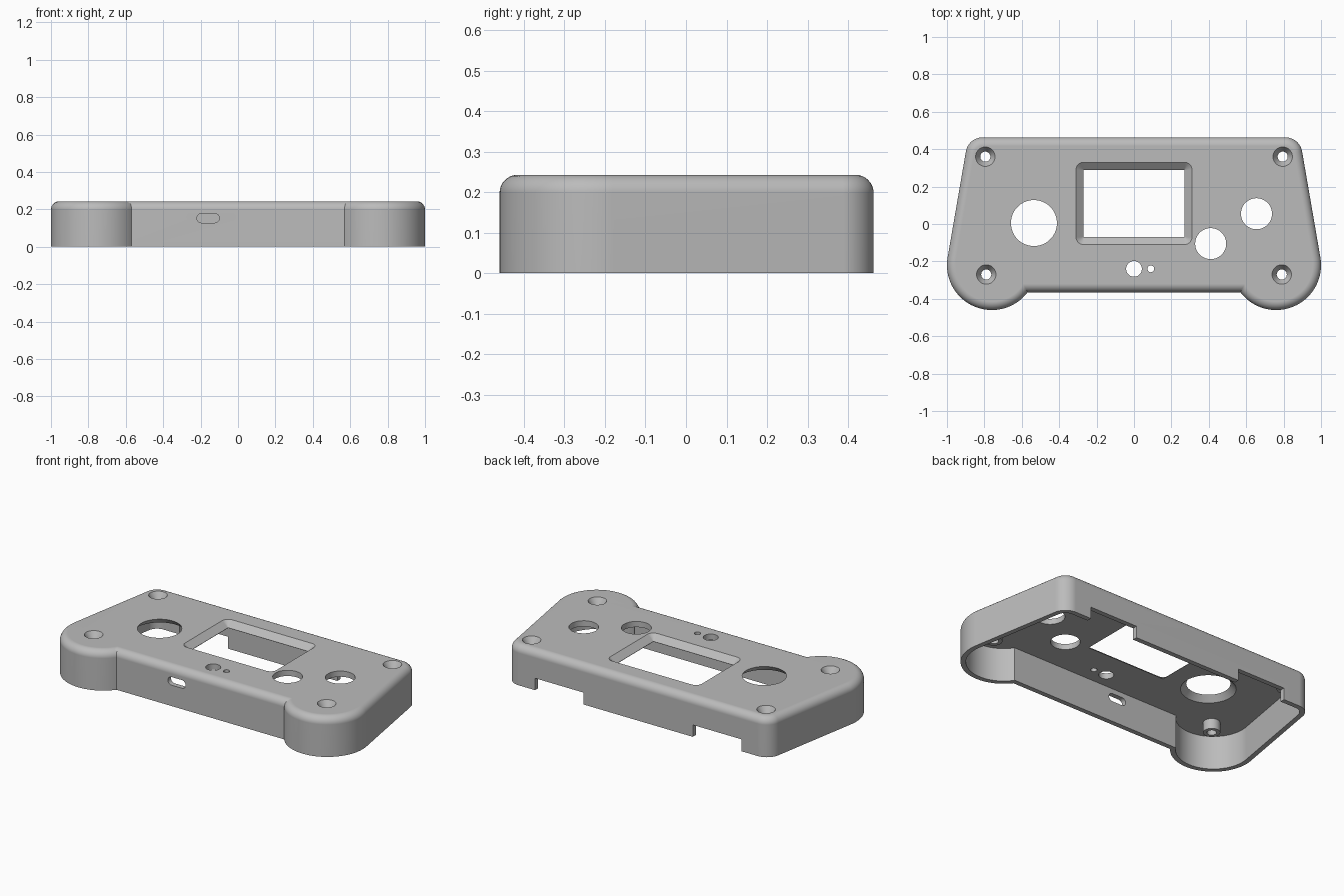
import bpy, bmesh, math

cube = bpy.data.objects.get("Cube")
if cube:
    bpy.data.objects.remove(cube, do_unlink=True)

HEIGHT, FILLET, WALL, PLATE = 0.243, 0.045, 0.03, 0.035
CEILING = HEIGHT - PLATE
TILT = math.radians(9.8)          # slant of the side walls

grey = bpy.data.materials.new("Plastic grey")
grey.use_nodes = True
grey.diffuse_color = (0.5, 0.5, 0.5, 1)
grey.node_tree.nodes["Principled BSDF"].inputs["Base Color"].default_value = (0.5, 0.5, 0.5, 1)


def arc(cx, cy, r, a, b, n):
    return [(cx + r * math.cos(a + (b - a) * i / n),
             cy + r * math.sin(a + (b - a) * i / n)) for i in range(n + 1)]


def circle(x, y, r, n=48):
    return arc(x, y, r, 0, math.tau, n)[:-1]


def rounded(x0, x1, y0, y1, r, n=6):
    q = math.pi / 2
    corners = [(x1 - r, y1 - r), (x0 + r, y1 - r), (x0 + r, y0 + r), (x1 - r, y0 + r)]
    return [p for i, (x, y) in enumerate(corners) for p in arc(x, y, r, i * q, i * q + q, n)]


def outline(d):
    """Case outline moved inward by d: slanted sides and two round grips."""
    grip = 0.24 - d
    end = -math.pi - math.asin((-0.145 + d) / grip)
    half = arc(0.81, 0.373, 0.09 - d, math.pi / 2, TILT, 12)
    half += arc(0.76, -0.22, grip, TILT, end, 40)
    return half + [(-x, y) for x, y in reversed(half)]


def loft(name, layers):
    """Closed solid through stacked (loop, z) layers of equal point count."""
    bm = bmesh.new()
    rings = [[bm.verts.new((x, y, z)) for x, y in loop] for loop, z in layers]
    for low, high in zip(rings, rings[1:]):
        for i in range(len(low)):
            j = (i + 1) % len(low)
            bm.faces.new((low[i], low[j], high[j], high[i]))
    bm.faces.new(rings[0][::-1])
    bm.faces.new(rings[-1])
    bmesh.ops.recalc_face_normals(bm, faces=bm.faces)
    mesh = bpy.data.meshes.new(name)
    bm.to_mesh(mesh)
    bm.free()
    mesh.materials.append(grey)
    obj = bpy.data.objects.new(name, mesh)
    bpy.context.collection.objects.link(obj)
    return obj


def combine(obj, tool, operation):
    bpy.context.view_layer.objects.active = obj
    mod = obj.modifiers.new("Combine", 'BOOLEAN')
    mod.operation, mod.solver, mod.object = operation, 'EXACT', tool
    bpy.ops.object.modifier_apply(modifier=mod.name)
    bpy.data.objects.remove(tool, do_unlink=True)


# Outer case with rounded top edge
layers = [(outline(0), 0)]
for i in range(9):
    a = math.pi / 2 * i / 8
    layers.append((outline(FILLET * (1 - math.cos(a))), HEIGHT - FILLET + FILLET * math.sin(a)))
case = loft("controller_case", layers)

# Hollow inside, open at the bottom
combine(case, loft("cavity", [(outline(WALL), -0.05), (outline(WALL), CEILING)]), 'DIFFERENCE')

# Screw posts with countersunk holes
screws = [(s * x, y) for s in (-1, 1) for x, y in ((0.795, 0.36), (0.79, -0.27))]
for x, y in screws:
    combine(case, loft("post", [(circle(x, y, 0.048), 0.145),
                                (circle(x, y, 0.048), CEILING + 0.012)]), 'UNION')
for x, y in screws:
    combine(case, loft("screw_hole", [(circle(x, y, 0.027), 0.1),
                                      (circle(x, y, 0.027), HEIGHT - 0.04),
                                      (circle(x, y, 0.052), HEIGHT),
                                      (circle(x, y, 0.052), HEIGHT + 0.05)]), 'DIFFERENCE')

# Screen window with sloped border
inner = rounded(-0.27, 0.27, -0.07, 0.29, 0.002)
outer = rounded(-0.31, 0.31, -0.11, 0.33, 0.04)
combine(case, loft("window", [(inner, 0.15), (inner, CEILING + 0.002), (outer, HEIGHT),
                              (outer, HEIGHT + 0.05)]), 'DIFFERENCE')

# Thumbstick opening, flared underneath
combine(case, loft("stick_hole", [(circle(-0.535, 0.005, 0.155, 64), CEILING - 0.03),
                                  (circle(-0.535, 0.005, 0.155, 64), CEILING),
                                  (circle(-0.535, 0.005, 0.123, 64), HEIGHT),
                                  (circle(-0.535, 0.005, 0.123, 64), HEIGHT + 0.05)]), 'DIFFERENCE')

# Button and indicator holes
for x, y, r in ((0.41, -0.105, 0.083), (0.655, 0.055, 0.083), (0, -0.24, 0.042), (0.09, -0.24, 0.018)):
    combine(case, loft("hole", [(circle(x, y, r), 0.15), (circle(x, y, r), 0.3)]), 'DIFFERENCE')

# Cable slot in the front wall
slot = rounded(-0.22, -0.10, 0.128, 0.178, 0.0249)
port = loft("port", [(slot, 0.3), (slot, 0.42)])
port.rotation_euler.x = math.pi / 2
bpy.context.view_layer.update()
combine(case, port, 'DIFFERENCE')

# Two notches in the bottom of the back wall
for x0, x1 in ((-0.70, -0.37), (0.37, 0.70)):
    notch = [(x0, 0.42), (x1, 0.42), (x1, 0.5), (x0, 0.5)]
    combine(case, loft("notch", [(notch, -0.05), (notch, 0.073)]), 'DIFFERENCE')

# Smooth shading with crisp edges
bpy.ops.object.select_all(action='DESELECT')
case.select_set(True)
bpy.context.view_layer.objects.active = case
bpy.ops.object.shade_smooth_by_angle(angle=math.radians(25))
weighted = case.modifiers.new("Weighted normals", 'WEIGHTED_NORMAL')
weighted.keep_sharp = True
